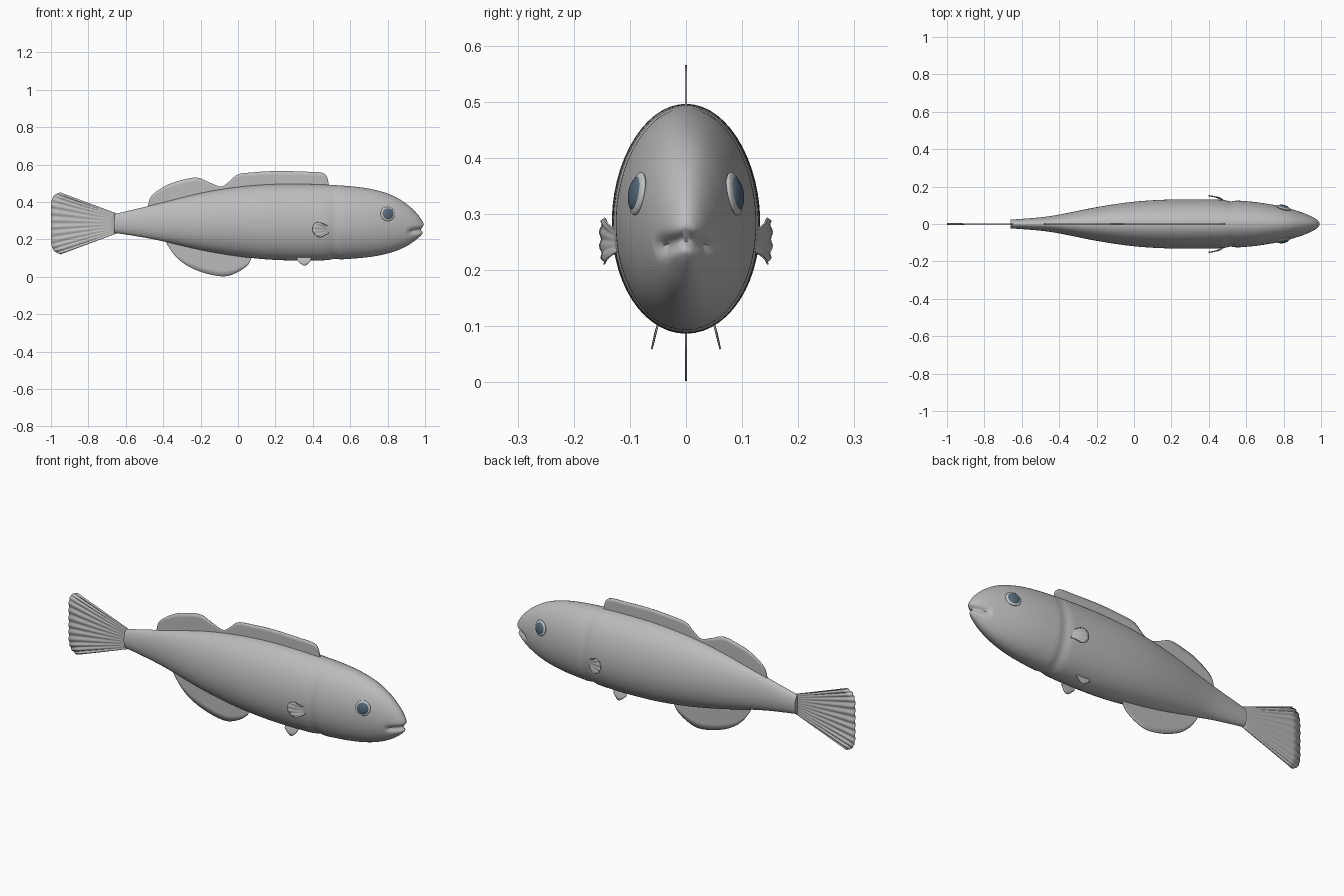
import bpy, bmesh, math
from mathutils import Vector

old = bpy.data.objects.get("Cube")
if old:
    bpy.data.objects.remove(old, do_unlink=True)


def material(name, r, g, b):
    m = bpy.data.materials.new(name)
    m.use_nodes = True
    m.diffuse_color = (r, g, b, 1)
    m.node_tree.nodes["Principled BSDF"].inputs["Base Color"].default_value = (r, g, b, 1)
    return m


GREY = material("skin grey", 0.5, 0.5, 0.5)
PALE = material("eye rim grey", 0.55, 0.56, 0.56)
SLATE = material("eye slate blue", 0.09, 0.14, 0.19)


def spline(pts, t):
    """Smooth curve through the points, t from 0 to 1."""
    n = len(pts) - 1
    i = min(int(t * n), n - 1)
    f = t * n - i
    p = [Vector(pts[max(0, min(n, i + k))]) for k in (-1, 0, 1, 2)]
    return 0.5 * (2 * p[1] + (p[2] - p[0]) * f
                  + (2 * p[0] - 5 * p[1] + 4 * p[2] - p[3]) * f * f
                  + (3 * p[1] - p[0] - 3 * p[2] + p[3]) * f ** 3)


def add_mesh(name, rows, mat, closed=False, angle=40):
    """Skin rows of points into a surface; closed rows are capped rings."""
    bm = bmesh.new()
    vs = [[bm.verts.new(p) for p in row] for row in rows]
    n = len(rows[0])
    for a, b in zip(vs, vs[1:]):
        for j in range(n if closed else n - 1):
            k = (j + 1) % n
            bm.faces.new((a[j], a[k], b[k], b[j]))
    if closed:
        bm.faces.new(vs[0])
        bm.faces.new(vs[-1])
    bmesh.ops.recalc_face_normals(bm, faces=bm.faces)
    me = bpy.data.meshes.new(name)
    bm.to_mesh(me)
    bm.free()
    me.materials.append(mat)
    ob = bpy.data.objects.new(name, me)
    bpy.context.collection.objects.link(ob)
    smooth(ob, angle)
    return ob


def smooth(ob, angle):
    bpy.ops.object.select_all(action="DESELECT")
    ob.select_set(True)
    bpy.context.view_layer.objects.active = ob
    bpy.ops.object.shade_smooth_by_angle(angle=math.radians(angle))


# Body stations: x, bottom, top, half width
STATIONS = [(-0.66, 0.235, 0.335, 0.023), (-0.45, 0.2, 0.385, 0.042),
            (-0.2, 0.143, 0.447, 0.09), (0, 0.109, 0.48, 0.119),
            (0.2, 0.09, 0.495, 0.131), (0.42, 0.087, 0.494, 0.131),
            (0.6, 0.096, 0.484, 0.122), (0.72, 0.108, 0.467, 0.107),
            (0.82, 0.13, 0.437, 0.085), (0.9, 0.163, 0.39, 0.061),
            (0.955, 0.2, 0.34, 0.038), (0.985, 0.228, 0.298, 0.02),
            (0.995, 0.25, 0.275, 0.007)]
SEG = 56


def body_row(t):
    x, low, top, w = spline(STATIONS, t)
    groove = math.exp(-((x - 0.515) / 0.02) ** 2)       # gill crease
    w *= 1 - 0.06 * groove
    low += 0.006 * groove
    mid, h = (low + top) / 2, (top - low) / 2
    row = []
    for j in range(SEG):
        a = 2 * math.pi * j / SEG
        s = math.sin(a)
        y = w * math.cos(a) * (1 - 0.04 * s)            # fuller belly
        z = mid + h * s
        px = x
        if x > 0.9:                                     # mouth crease
            line = 0.256 - 0.3 * abs(y)
            m = math.exp(-((z - line) / 0.014) ** 2) * min(1, (x - 0.9) / 0.05)
            px -= 0.022 * m
            y *= 1 - 0.2 * m
        row.append((px, y, z))
    return row


add_mesh("body", [body_row(i / 120) for i in range(121)], GREY, True, 50)


def fin(name, base, edge, cols, rows=5, ripple=0, bow=0, waves=12, mirror=False):
    """Thin fin skinned between its root line and its outer edge."""
    grid = []
    for r in range(rows + 1):
        f = r / rows
        line = []
        for c in range(cols + 1):
            t = c / cols
            p = spline(base, t).lerp(spline(edge, t), f)
            p.y += ripple * f * math.cos(2 * math.pi * waves * t)
            p.y += bow * math.sin(math.pi * f)
            line.append(p)
        grid.append(line)
    ob = add_mesh(name, grid, GREY, angle=60)
    sol = ob.modifiers.new("thickness", "SOLIDIFY")
    sol.thickness = 0.003
    sol.offset = 0
    if mirror:
        mir = ob.modifiers.new("other side", "MIRROR")
        mir.use_axis = (False, True, False)
    return ob


def flat(points):
    return [(x, 0, z) for x, z in points]


# Back fin: two lobes joined by a dip
back = [(-0.48, 0.385), (-0.46, 0.435), (-0.38, 0.49), (-0.3, 0.517),
        (-0.22, 0.53), (-0.15, 0.503), (-0.09, 0.483), (-0.05, 0.507),
        (0, 0.547), (0.08, 0.558), (0.2, 0.565), (0.35, 0.562),
        (0.46, 0.552), (0.487, 0.49)]
back_root = [(x, 0.46 if x > 0 else 0.46 + 0.2 * x) for x, z in back]
fin("back_fin", flat(back_root), flat(back), 78)

# Belly fin
belly = [(-0.385, 0.19), (-0.375, 0.165), (-0.33, 0.105), (-0.27, 0.058),
         (-0.18, 0.02), (-0.08, 0.002), (-0.01, 0.02), (0.05, 0.06),
         (0.072, 0.1)]
belly_root = [(x, 0.145 - 0.15 * x) for x, z in belly]
fin("belly_fin", flat(belly_root), flat(belly), 48)

# Tail fan with soft rays
tail_edge = [(-0.95, 0.45), (-0.982, 0.435), (-0.998, 0.4), (-1, 0.345),
             (-1, 0.285), (-1, 0.23), (-0.998, 0.175), (-0.982, 0.138),
             (-0.95, 0.12)]
tail_root = [(-0.64, 0.335 - 0.1 * i / 8) for i in range(9)]
fin("tail_fin", flat(tail_root), flat(tail_edge), 96, 8, ripple=0.003)

# Paired side fins
fin("side_fins",
    [(0.49, 0.118, 0.268), (0.49, 0.118, 0.25), (0.49, 0.118, 0.235)],
    [(0.44, 0.144, 0.293), (0.41, 0.15, 0.285), (0.398, 0.152, 0.255),
     (0.41, 0.15, 0.225), (0.44, 0.144, 0.21)],
    24, 6, ripple=0.002, bow=0.006, waves=5, mirror=True)

# Paired lower fins
fin("lower_fins",
    [(0.395, 0.048, 0.11), (0.35, 0.048, 0.11), (0.315, 0.048, 0.11)],
    [(0.388, 0.055, 0.085), (0.355, 0.061, 0.059), (0.315, 0.055, 0.088)],
    12, 3, mirror=True)


# Eyes: flattened rim with a dark dome
def eye_part(name, side, radius, depth, lift, mat):
    normal = Vector((0.27, side, 0.17)).normalized()
    bpy.ops.mesh.primitive_uv_sphere_add(segments=32, ring_count=16, radius=1)
    ob = bpy.context.object
    ob.name = name
    ob.scale = (radius, radius, depth)
    ob.location = Vector((0.8, side * 0.086, 0.336)) + normal * lift
    ob.rotation_euler = normal.to_track_quat("Z", "Y").to_euler()
    ob.data.materials.append(mat)
    smooth(ob, 60)


for label, side in (("left", 1), ("right", -1)):
    eye_part(label + "_eye_rim", side, 0.039, 0.01, 0.0, PALE)
    eye_part(label + "_eye", side, 0.031, 0.012, 0.003, SLATE)
